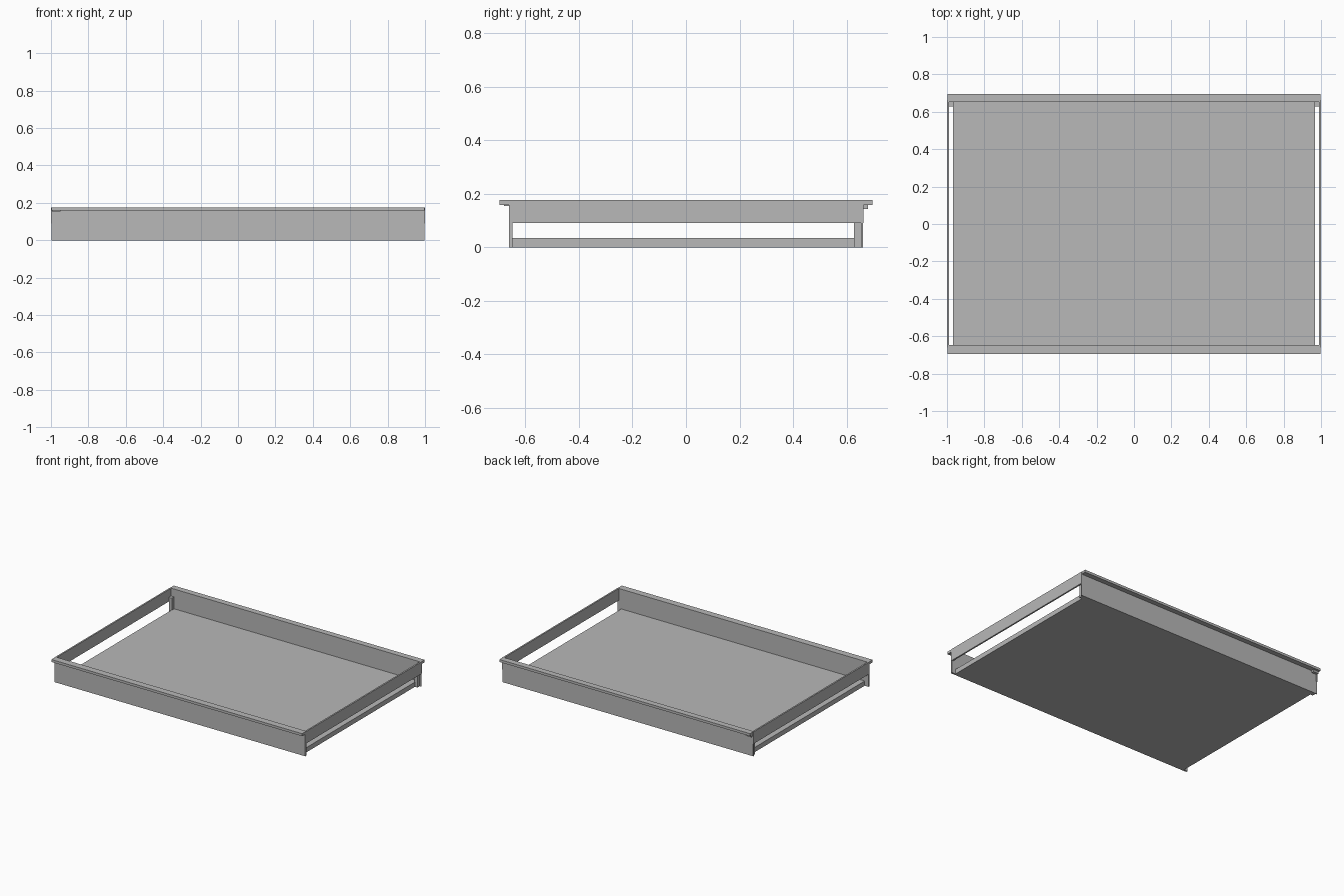
import bpy
import bmesh

cube = bpy.data.objects.get("Cube")
if cube:
    bpy.data.objects.remove(cube, do_unlink=True)

metal = bpy.data.materials.new("grey_metal")
metal.use_nodes = True
GREY = (0.48, 0.48, 0.48, 1)
metal.diffuse_color = GREY
metal.node_tree.nodes["Principled BSDF"].inputs["Base Color"].default_value = GREY


def finish(name, bm):
    bmesh.ops.recalc_face_normals(bm, faces=bm.faces)
    mesh = bpy.data.meshes.new(name)
    bm.to_mesh(mesh)
    bm.free()
    mesh.materials.append(metal)
    obj = bpy.data.objects.new(name, mesh)
    bpy.context.collection.objects.link(obj)
    return obj


def box(name, xs, ys, zs):
    """Box spanning the given ranges."""
    bm = bmesh.new()
    bmesh.ops.create_cube(bm, size=1)
    for v in bm.verts:
        v.co = [r[0] if c < 0 else r[1] for c, r in zip(v.co, (xs, ys, zs))]
    return finish(name, bm)


def rail(name, side, inner):
    """Long wall with an outward top flange, extruded along x."""
    profile = [(inner, 0), (0.661, 0), (0.661, 0.158),
               (0.696, 0.158), (0.696, 0.176), (inner, 0.176)]
    bm = bmesh.new()
    face = bm.faces.new([bm.verts.new((-0.998, side * y, z)) for y, z in profile])
    ext = bmesh.ops.extrude_face_region(bm, geom=[face])
    for v in ext["geom"]:
        if isinstance(v, bmesh.types.BMVert):
            v.co.x = 0.998
    return finish(name, bm)


# Floor slab and the two flanged long walls
box("floor", (-0.969, 0.969), (-0.648, 0.653), (0, 0.034))
rail("front_wall", -1, 0.648)
rail("back_wall", 1, 0.653)

# Open side panels and rear corner posts, mirrored left and right
for side, s in (("left", 1), ("right", -1)):
    box(side + "_side_panel", sorted((s * 0.989, s)), (-0.659, 0.663), (0.09, 0.176))
    box(side + "_rear_post", sorted((s * 0.966, s * 0.989)), (0.627, 0.656), (0, 0.12))

# Small stop tabs beneath the flanges at the right end
box("back_stop_tab", (-0.995, -0.95), (0.661, 0.68), (0.143, 0.158))
box("front_stop_tab", (-0.995, -0.95), (-0.68, -0.661), (0.154, 0.158))
